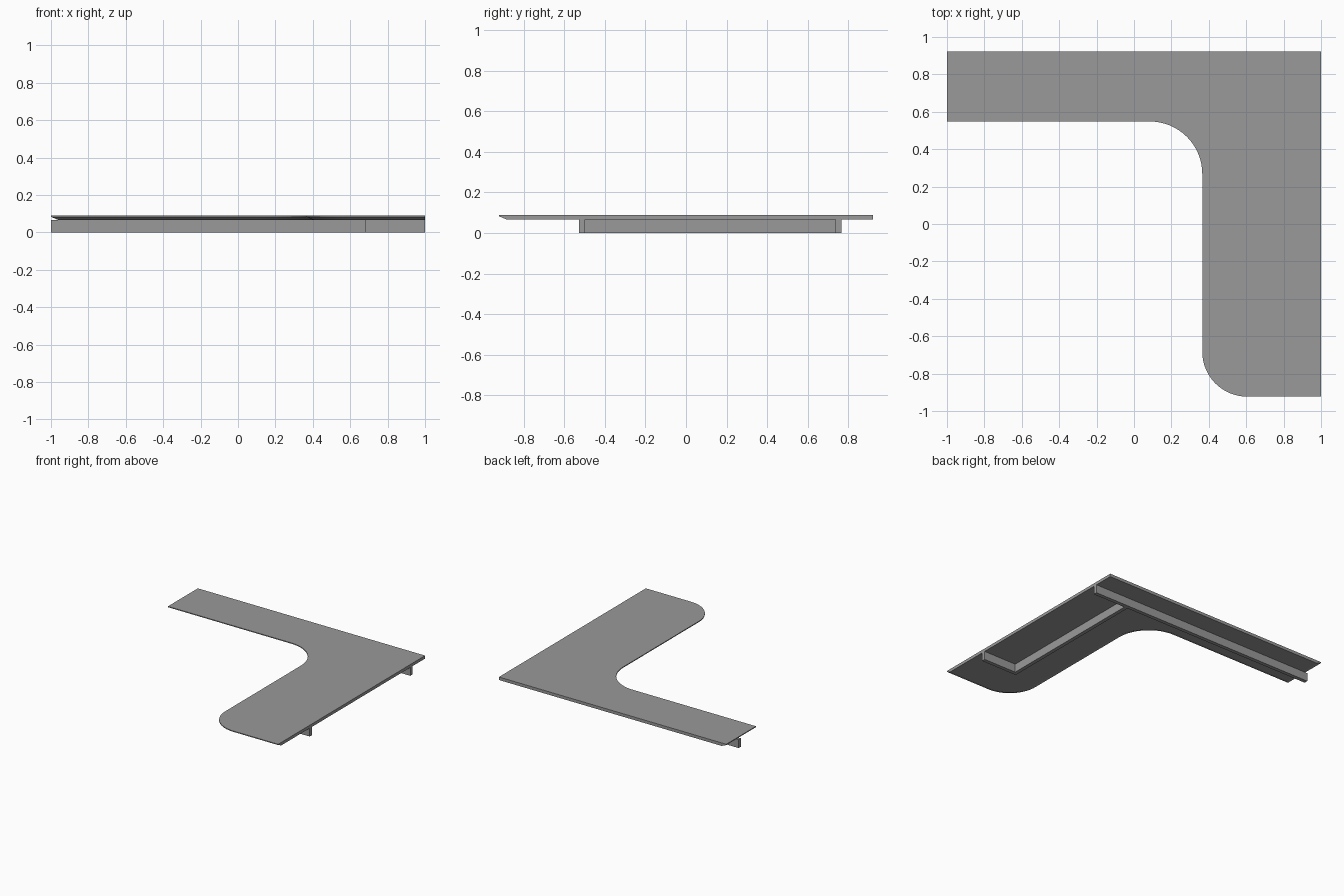
import bpy, bmesh
from math import cos, sin, pi

if "Cube" in bpy.data.objects:
    bpy.data.objects.remove(bpy.data.objects["Cube"])

Y, TOP, LIP, UNDER = 0.923, 0.09, 0.083, 0.066
SEG = 16

# Dark grey finish for all parts
grey = bpy.data.materials.new("dark_grey")
grey.diffuse_color = (0.32, 0.32, 0.32, 1)
grey.use_nodes = True
grey.node_tree.nodes["Principled BSDF"].inputs["Base Color"].default_value = grey.diffuse_color


def arc(cx, cy, r, a0, a1):
    return [(cx + r * cos(a0 + (a1 - a0) * i / SEG),
             cy + r * sin(a0 + (a1 - a0) * i / SEG)) for i in range(SEG + 1)]


def outline(d):
    """L-shaped outline; d insets the user-side edges only."""
    pts = [(1, Y), (-1 + d, Y), (-1 + d, 0.548 + d)]
    pts += arc(0.085, 0.268, 0.28 + d, pi / 2, 0)
    pts += arc(0.605, -Y + 0.24, 0.24 - d, pi, 1.5 * pi)
    pts += [(1, -Y + d)]
    return pts


def loft(name, rings):
    """Skin a stack of (outline, z) rings and cap both ends."""
    bm = bmesh.new()
    loops = [[bm.verts.new((x, y, z)) for x, y in pts] for pts, z in rings]
    n = len(loops[0])
    for a, b in zip(loops, loops[1:]):
        for i in range(n):
            j = (i + 1) % n
            bm.faces.new((a[i], a[j], b[j], b[i]))
    bm.faces.new(loops[0][::-1])
    bm.faces.new(loops[-1])
    bmesh.ops.recalc_face_normals(bm, faces=bm.faces)
    me = bpy.data.meshes.new(name)
    bm.to_mesh(me)
    bm.free()
    me.materials.append(grey)
    ob = bpy.data.objects.new(name, me)
    bpy.context.collection.objects.link(ob)
    return ob


def rail(name, x0, x1, y0, y1):
    pts = [(x0, y0), (x1, y0), (x1, y1), (x0, y1)]
    return loft(name, [(pts, 0), (pts, UNDER)])


# Desktop slab with undercut bevel along the free edges
desk = loft("desktop", [(outline(0.04), UNDER), (outline(0), LIP), (outline(0), TOP)])
bpy.context.view_layer.objects.active = desk
desk.select_set(True)
bpy.ops.object.shade_smooth_by_angle(angle=pi / 9)

# Support rails underneath
rail("long_rail", -1, 1, 0.737, 0.767)
rail("side_rail", 0.68, 0.71, -0.497, 0.737)
rail("end_rail", 0.68, 1, -0.527, -0.497)
